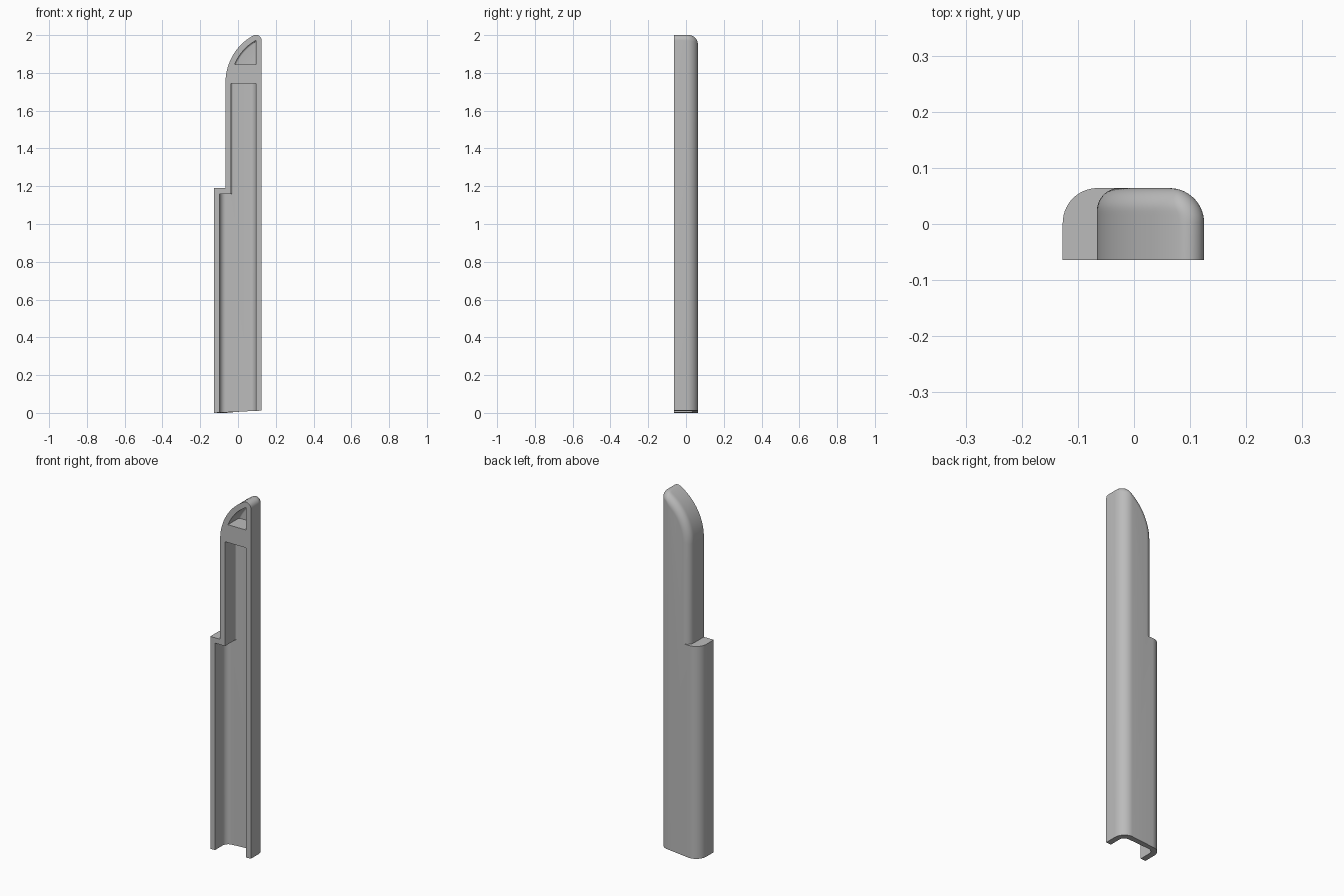
import bpy, bmesh
from math import sin, cos, sqrt, atan2, pi, radians

cube = bpy.data.objects.get("Cube")
if cube:
    bpy.data.objects.remove(cube, do_unlink=True)

grey = bpy.data.materials.new("plain_grey")
grey.use_nodes = True
colour = (0.5, 0.5, 0.5, 1)
grey.diffuse_color = colour
grey.node_tree.nodes["Principled BSDF"].inputs["Base Color"].default_value = colour

HALF = 0.064          # half depth of the shell
WALL = 0.03
ARC_X, ARC_Z, ARC_R = 0.217, 1.75, 0.283   # sweep of the curved top


def inset(radius, y, back):
    """How far a back fillet pulls an edge inwards at depth y."""
    d = y - (back - radius)
    return radius - sqrt(max(radius * radius - d * d, 0)) if d > 0 else 0


def arc(cx, cz, r, a0, a1, n):
    return [(cx + r * cos(a0 + (a1 - a0) * i / n),
             cz + r * sin(a0 + (a1 - a0) * i / n)) for i in range(n + 1)]


def loft(name, outline, front, back, radius, steps=14):
    """Stack x-z outlines from front to back, closer together in the fillet."""
    depths = [front] + [back - radius * (1 - sin(pi / 2 * i / steps))
                        for i in range(steps + 1)]
    bm = bmesh.new()
    rings = [[bm.verts.new((x, y, z)) for x, z in outline(y)] for y in depths]
    for a, b in zip(rings, rings[1:]):
        for i in range(len(a)):
            j = (i + 1) % len(a)
            bm.faces.new((a[i], a[j], b[j], b[i]))
    bm.faces.new(rings[0])
    bm.faces.new(rings[-1])
    bmesh.ops.recalc_face_normals(bm, faces=bm.faces)
    mesh = bpy.data.meshes.new(name)
    bm.to_mesh(mesh)
    bm.free()
    mesh.materials.append(grey)
    obj = bpy.data.objects.new(name, mesh)
    bpy.context.collection.objects.link(obj)
    return obj


# Outer body: stepped left side, curved top, rounded tip
def body_outline(y):
    wide, slim = inset(0.062, y, HALF), inset(0.04, y, HALF)
    right = 0.125 - wide
    tip = max(0.03 - slim, 0.004)
    cx = right - tip
    reach = ARC_R - slim - tip
    cz = ARC_Z + sqrt(reach ** 2 - (ARC_X - cx) ** 2)
    turn = atan2(cz - ARC_Z, cx - ARC_X)
    left, upper = -0.127 + wide, -0.066 + slim
    return ([(left, 0.0), (right, 0.012)]
            + arc(cx, cz, tip, 0, turn, 12)
            + arc(ARC_X, ARC_Z, ARC_R - slim, turn, pi, 20)[1:]
            + [(upper, 1.19), (left, 1.19)])


# Long channel, open at the front and the bottom
INNER = HALF - WALL


def channel_outline(y):
    wide, slim = inset(0.032, y, INNER), inset(0.01, y, INNER)
    left, right, upper = -0.097 + wide, 0.095 - wide, -0.036 + slim
    return [(left, -0.1), (right, -0.1), (right, 1.745),
            (upper, 1.745), (upper, 1.16), (left, 1.16)]


# Small pocket under the curved top
def pocket_outline(y):
    slim = inset(0.01, y, INNER)
    r, right, low = ARC_R - WALL - slim, 0.095 - slim, 1.845
    start = atan2(sqrt(r * r - (right - ARC_X) ** 2), right - ARC_X)
    end = pi - atan2(low - ARC_Z, sqrt(r * r - (low - ARC_Z) ** 2))
    return [(right, low)] + arc(ARC_X, ARC_Z, r, start, end, 14)


shell = loft("half_shell", body_outline, -HALF, HALF, 0.062)
cutters = [loft("channel_cutter", channel_outline, -0.1, INNER, 0.032),
           loft("pocket_cutter", pocket_outline, -0.1, INNER, 0.01, 6)]

bpy.ops.object.select_all(action="DESELECT")
bpy.context.view_layer.objects.active = shell
shell.select_set(True)
for cutter in cutters:
    cutter.hide_render = True
    mod = shell.modifiers.new(cutter.name, "BOOLEAN")
    mod.operation = "DIFFERENCE"
    mod.solver = "EXACT"
    mod.object = cutter
    bpy.ops.object.modifier_apply(modifier=mod.name)
    bpy.data.objects.remove(cutter, do_unlink=True)

bpy.ops.object.shade_smooth_by_angle(angle=radians(30))
